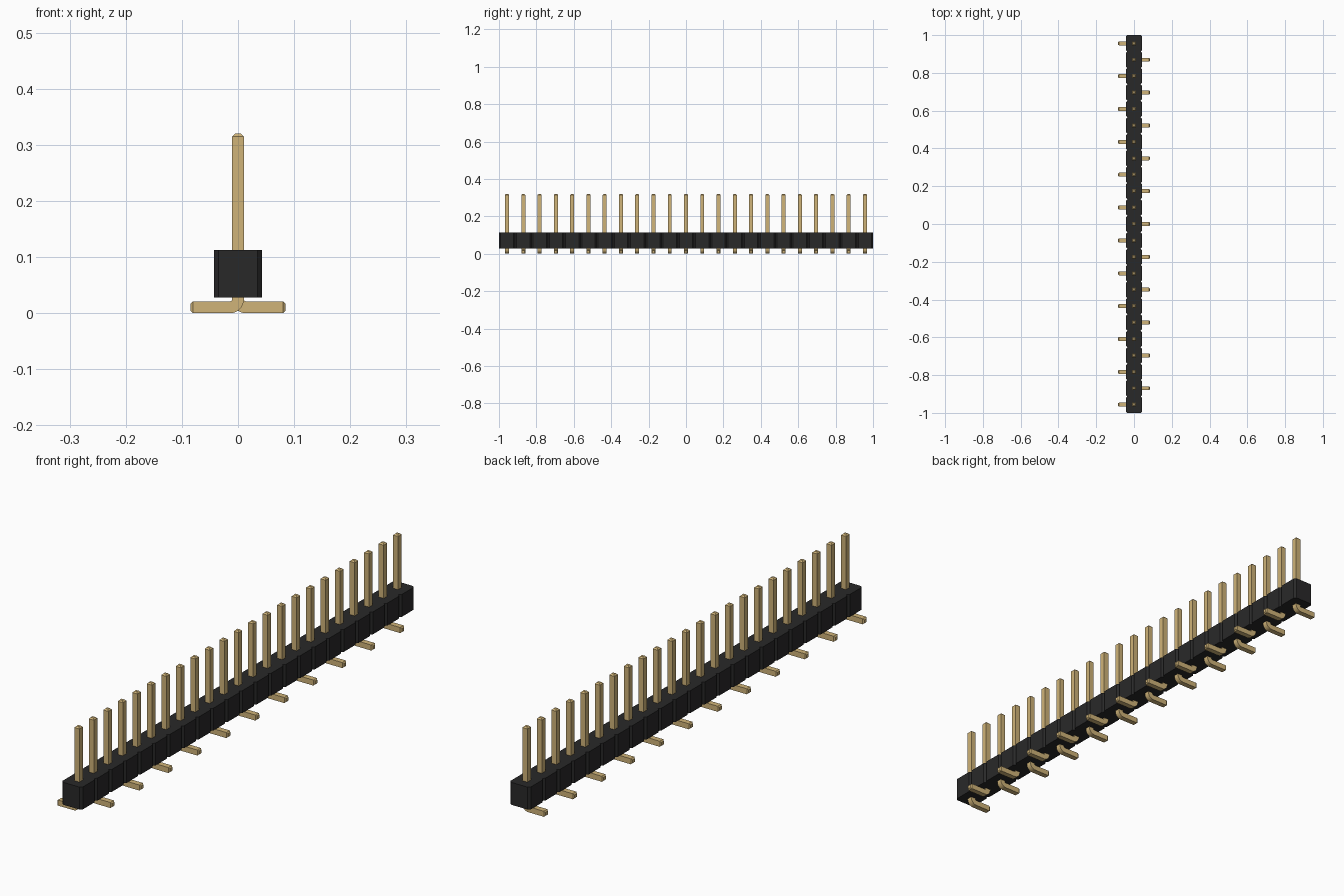
import bpy, bmesh, math

cube = bpy.data.objects.get("Cube")
if cube:
    bpy.data.objects.remove(cube, do_unlink=True)

COUNT = 23
PITCH = 2.0 / COUNT
HALF = 0.043              # half width of the housing
CHAMFER = 0.008
Z_LOW, Z_HIGH = 0.028, 0.113
R = 0.0105                # half thickness of a pin
PIN_TOP, FOOT_END = 0.32, 0.085
BEND = 0.0145             # centreline radius of the pin bend
TIP = 0.005


def make_material(name, rgb, metallic=0.0):
    mat = bpy.data.materials.new(name)
    mat.use_nodes = True
    mat.diffuse_color = (*rgb, 1)
    bsdf = mat.node_tree.nodes["Principled BSDF"]
    bsdf.inputs["Base Color"].default_value = (*rgb, 1)
    bsdf.inputs["Metallic"].default_value = metallic
    return mat


def make_object(name, bm, mat):
    bmesh.ops.recalc_face_normals(bm, faces=bm.faces[:])
    mesh = bpy.data.meshes.new(name)
    bm.to_mesh(mesh)
    bm.free()
    mesh.materials.append(mat)
    obj = bpy.data.objects.new(name, mesh)
    bpy.context.collection.objects.link(obj)
    return obj


black = make_material("black plastic", (0.022, 0.0215, 0.022))
gold = make_material("gold metal", (0.63, 0.455, 0.19))

# Housing: a notched outline, one chamfered segment per pin, extruded upward
side = []
for i in range(COUNT):
    y0, y1 = -1 + i * PITCH, -1 + (i + 1) * PITCH
    side += [(HALF - CHAMFER, y0), (HALF, y0 + CHAMFER), (HALF, y1 - CHAMFER)]
side.append((HALF - CHAMFER, 1.0))
outline = side + [(-x, y) for x, y in reversed(side)]
bm = bmesh.new()
base = bm.faces.new([bm.verts.new((x, y, Z_LOW)) for x, y in outline])
top = bmesh.ops.extrude_face_region(bm, geom=[base])
bmesh.ops.translate(bm, vec=(0, 0, Z_HIGH - Z_LOW),
                    verts=[v for v in top["geom"] if isinstance(v, bmesh.types.BMVert)])
make_object("housing", bm, black)

# Pin path stations: x, z, bend angle, section scale
stations = [(0, PIN_TOP, 0, 0.5), (0, PIN_TOP - TIP, 0, 1)]
for k in range(9):
    a = math.pi / 2 * k / 8
    stations.append((BEND * (1 - math.cos(a)), R + BEND * (1 - math.sin(a)), a, 1))
stations += [(FOOT_END - TIP, R, math.pi / 2, 1), (FOOT_END, R, math.pi / 2, 0.6)]


def make_pin(name, y, direction):
    """Sweep a square section down the post and out along the foot."""
    bm = bmesh.new()
    rings = []
    for x, z, a, s in stations:
        ring = []
        for u, v in ((-1, -1), (1, -1), (1, 1), (-1, 1)):
            px = x + u * R * s * math.cos(a)
            pz = z + u * R * s * math.sin(a)
            ring.append(bm.verts.new((px * direction, y + v * R * s, pz)))
        rings.append(ring)
    for lower, upper in zip(rings, rings[1:]):
        for j in range(4):
            n = (j + 1) % 4
            bm.faces.new((lower[j], lower[n], upper[n], upper[j]))
    bm.faces.new(rings[0])
    bm.faces.new(rings[-1])
    obj = make_object(name, bm, gold)
    # Smooth the bend, keep the square edges crisp
    bpy.ops.object.select_all(action="DESELECT")
    obj.select_set(True)
    bpy.context.view_layer.objects.active = obj
    bpy.ops.object.shade_smooth_by_angle(angle=math.radians(20))


# Pins with feet alternating between the two sides
for i in range(COUNT):
    make_pin(f"pin_{i + 1:02d}", -1 + (i + 0.5) * PITCH, -1 if i % 2 == 0 else 1)
